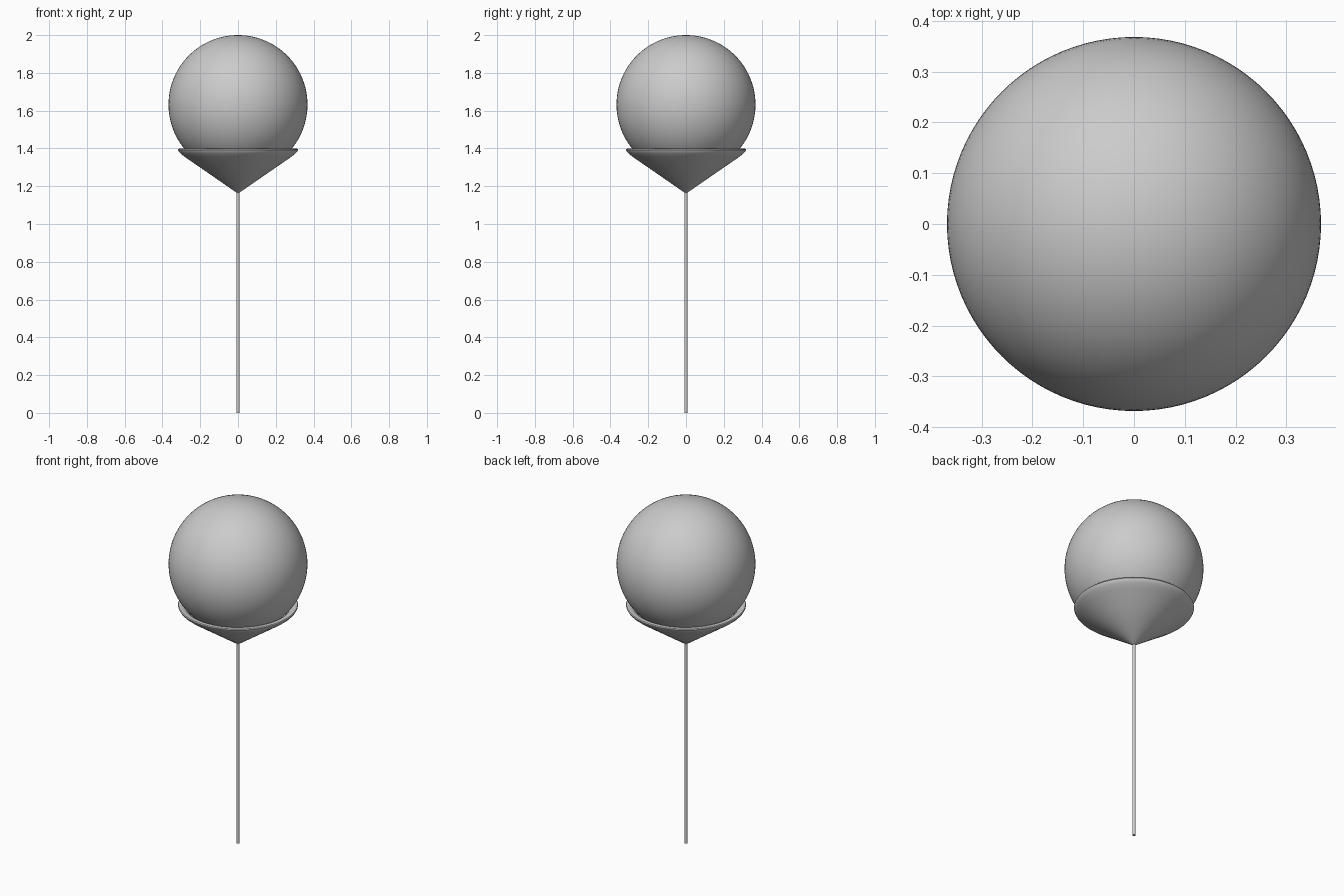
import bpy, bmesh, math

if "Cube" in bpy.data.objects:
    bpy.data.objects.remove(bpy.data.objects["Cube"])

def lathe(name, profile, sides, angle=35):
    """Revolve (radius, height) points around z; radius 0 makes a pole."""
    bm = bmesh.new()
    verts = [bm.verts.new((r, 0, z)) for r, z in profile]
    edges = [bm.edges.new(p) for p in zip(verts, verts[1:])]
    bmesh.ops.spin(bm, geom=verts + edges, cent=(0, 0, 0), axis=(0, 0, 1),
                   angle=2 * math.pi, steps=sides, use_merge=True)
    bmesh.ops.remove_doubles(bm, verts=bm.verts, dist=1e-5)
    bmesh.ops.recalc_face_normals(bm, faces=bm.faces)
    mesh = bpy.data.meshes.new(name)
    bm.to_mesh(mesh)
    bm.free()
    obj = bpy.data.objects.new(name, mesh)
    bpy.context.collection.objects.link(obj)
    bpy.ops.object.select_all(action='DESELECT')
    obj.select_set(True)
    bpy.context.view_layer.objects.active = obj
    bpy.ops.object.shade_smooth_by_angle(angle=math.radians(angle))
    return obj

# Round globe, its lower part seated in the cup
R, CZ, N = 0.368, 1.632, 48
globe = [(R * math.sin(math.pi * i / N), CZ + R * math.cos(math.pi * i / N))
         for i in range(N + 1)]
globe[0], globe[-1] = (0, CZ + R), (0, CZ - R)
lathe("globe", globe, 96)

# Conical holder cup with a thin rounded lip
cup = [(0, 1.165), (0.009, 1.167), (0.20, 1.299), (0.28, 1.354),
       (0.304, 1.373), (0.314, 1.384), (0.318, 1.393), (0.315, 1.398),
       (0.308, 1.399), (0.285, 1.394), (0.26, 1.37), (0, 1.19)]
lathe("holder_cup", cup, 96)

# Slim stick
lathe("stick", [(0, 0), (0.0085, 0), (0.0085, 1.18), (0, 1.18)], 24)
